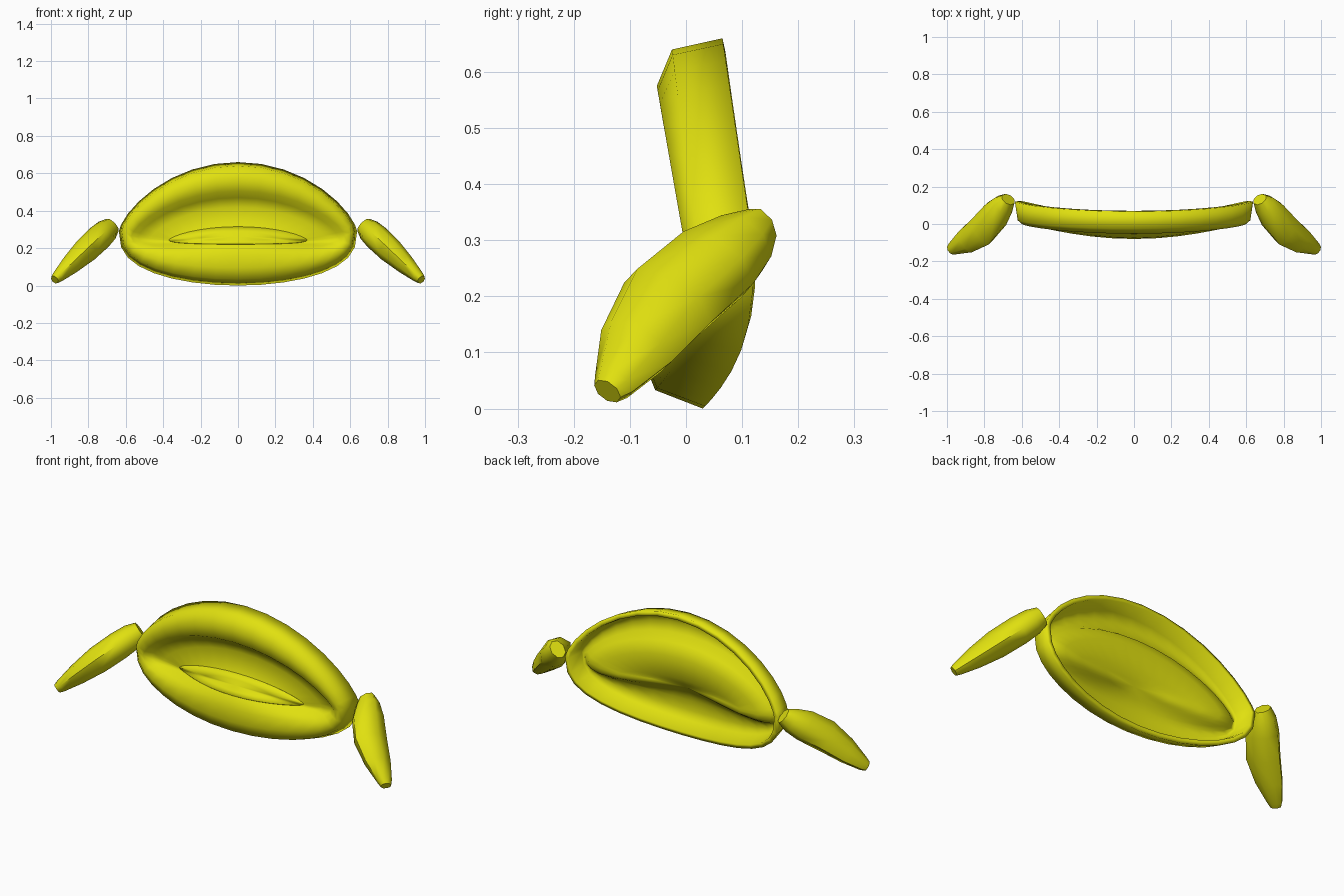
import bpy, bmesh, math
from mathutils import Vector

if "Cube" in bpy.data.objects:
    bpy.data.objects.remove(bpy.data.objects["Cube"])

yellow = bpy.data.materials.new("yellow")
yellow.diffuse_color = (0.75, 0.75, 0.005, 1)
yellow.use_nodes = True
yellow.node_tree.nodes["Principled BSDF"].inputs["Base Color"].default_value = yellow.diffuse_color


def finish(name, bm, angle):
    bmesh.ops.recalc_face_normals(bm, faces=bm.faces)
    mesh = bpy.data.meshes.new(name)
    bm.to_mesh(mesh)
    bm.free()
    mesh.materials.append(yellow)
    ob = bpy.data.objects.new(name, mesh)
    bpy.context.collection.objects.link(ob)
    bpy.ops.object.select_all(action='DESELECT')
    ob.select_set(True)
    bpy.context.view_layer.objects.active = ob
    bpy.ops.object.shade_smooth_by_angle(angle=math.radians(angle))
    return ob


def bridge(bm, a, b):
    n = len(a)
    for i in range(n):
        bm.faces.new((a[i], a[(i + 1) % n], b[(i + 1) % n], b[i]))


# Mouth shell: nested outlines from the back rim, over the lips, into the recess
# half width, centre z, top z, bottom z, y at corner, y at top, y at bottom
RINGS = [
    (.637, .29, .66, .000, .120, .065, .030),
    (.622, .29, .64, .033, .020, -.025, -.055),
    (.600, .28, .575, .095, .000, -.052, -.080),
    (.570, .265, .505, .160, .008, -.040, -.074),
    (.535, .26, .470, .185, .032, .008, -.068),
    (.470, .25, .420, .203, .040, .032, -.060),
    (.370, .24, .312, .220, .032, .014, -.050),
    (.200, .25, .285, .238, .006, -.004, -.036),
]
CENTRE = (0, -.018, .262)
SEG = 32


def outline(a, zc, zt, zb, yc, yt, yb):
    pts = []
    for i in range(SEG):
        t = 2 * math.pi * i / SEG
        s = math.sin(t)
        up, s = s >= 0, abs(s)
        z = zc + ((zt - zc) * s ** 1.42 if up else (zb - zc) * s ** .75)
        y = yc + ((yt - yc) * s ** 1.4 if up else (yb - yc) * s ** 2.4)
        pts.append(Vector((a * math.cos(t), y, z)))
    return pts


def nested(name, rings, offset, angle):
    bm = bmesh.new()
    loops = [[bm.verts.new(p + offset) for p in outline(*r)] for r in rings]
    for a, b in zip(loops, loops[1:]):
        bridge(bm, a, b)
    centre = bm.verts.new(Vector(CENTRE) + offset)
    for i in range(SEG):
        bm.faces.new((loops[-1][i], loops[-1][(i + 1) % SEG], centre))
    ob = finish(name, bm, angle)
    # the outside must face the front before thickening backwards
    if ob.data.polygons[-1].normal.y > 0:
        ob.data.flip_normals()
    return ob


mouth = nested("mouth_shell", RINGS, Vector((0, 0, 0)), 60)
mod = mouth.modifiers.new("thickness", 'SOLIDIFY')
mod.thickness = 0.025
mod.offset = -1

# Tongue: thin plate lying on the recess floor
tongue = nested("tongue", RINGS[-2:], Vector((0, -.003, .003)), 60)
mod = tongue.modifiers.new("thickness", 'SOLIDIFY')
mod.thickness = 0.006
mod.offset = -1

# Arms: flattened octagonal lofts, mirrored left and right
START, END = Vector((.672, .132, .322)), Vector((.98, -.14, .031))
axis = (END - START).normalized()
wide = Vector((.4, .84, -.4))
wide = (wide - axis * wide.dot(axis)).normalized()
thin = axis.cross(wide)
# position along arm, half width, half thickness, sideways shift
SECTIONS = [(0, .035, .047, 0), (.1, .062, .064, -.006), (.25, .087, .07, -.02),
            (.5, .092, .068, -.034), (.75, .074, .052, -.02), (.95, .04, .032, -.002),
            (1, .028, .024, 0)]
for side, label in ((-1, "left_arm"), (1, "right_arm")):
    bm = bmesh.new()
    loops = []
    for t, w, n, shift in SECTIONS:
        c = START.lerp(END, t) + wide * shift
        loop = []
        for i in range(8):
            ang = math.pi * i / 4
            p = c + wide * (w * math.cos(ang)) + thin * (n * math.sin(ang))
            loop.append(bm.verts.new((p.x * side, p.y, p.z)))
        loops.append(loop)
    for a, b in zip(loops, loops[1:]):
        bridge(bm, a, b)
    bm.faces.new(loops[0])
    bm.faces.new(loops[-1])
    finish(label, bm, 50)
